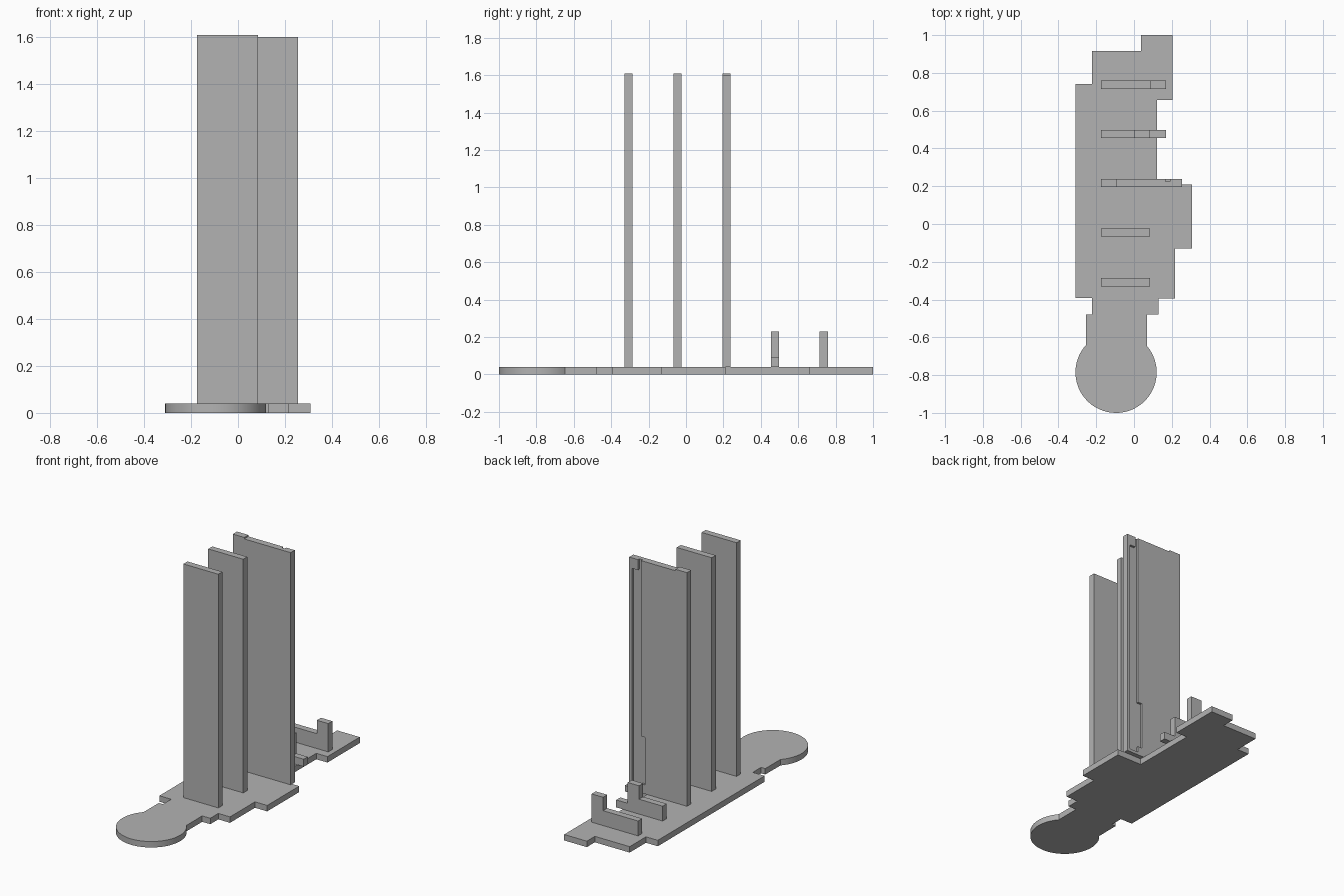
import bpy
import bmesh
from math import atan2, cos, sin, tau, radians

default_cube = bpy.data.objects.get("Cube")
if default_cube:
    bpy.data.objects.remove(default_cube, do_unlink=True)

# Single plain grey
grey = bpy.data.materials.new("plain_grey")
grey.use_nodes = True
grey.diffuse_color = (0.45, 0.45, 0.45, 1)
grey.node_tree.nodes["Principled BSDF"].inputs["Base Color"].default_value = grey.diffuse_color


def extrude(name, points, offset):
    """Fill an outline of 3D points and extrude it along offset."""
    bm = bmesh.new()
    face = bm.faces.new([bm.verts.new(p) for p in points])
    result = bmesh.ops.extrude_face_region(bm, geom=[face], use_keep_orig=True)
    moved = [v for v in result["geom"] if isinstance(v, bmesh.types.BMVert)]
    bmesh.ops.translate(bm, verts=moved, vec=offset)
    bmesh.ops.recalc_face_normals(bm, faces=bm.faces)
    mesh = bpy.data.meshes.new(name)
    bm.to_mesh(mesh)
    bm.free()
    mesh.materials.append(grey)
    obj = bpy.data.objects.new(name, mesh)
    bpy.context.collection.objects.link(obj)
    return obj


def upright(name, profile, y0, y1):
    """Upright plate from an x-z profile."""
    return extrude(name, [(x, y0, z) for x, z in profile], (0, y1 - y0, 0))


def activate(obj):
    bpy.ops.object.select_all(action="DESELECT")
    obj.select_set(True)
    bpy.context.view_layer.objects.active = obj


BASE, TOP, LEFT, RIGHT = 0.04, 1.61, -0.175, 0.085

# Stepped base plate with a round end
right_side = [(0.07, -0.48), (0.13, -0.48), (0.13, -0.395), (0.217, -0.395),
              (0.217, -0.13), (0.308, -0.13), (0.308, 0.21), (0.122, 0.21),
              (0.122, 0.657), (0.205, 0.657), (0.205, 1.0), (0.037, 1.0)]
left_side = [(0.037, 0.915), (-0.222, 0.915), (-0.222, 0.742), (-0.31, 0.742),
             (-0.31, -0.392), (-0.222, -0.392), (-0.222, -0.48), (-0.253, -0.48)]
cx, cy, radius = -0.095, -0.785, 0.215
start = atan2(0.144, -0.158)
end = atan2(0.138, 0.165) + tau
steps = 48
arc = []
for i in range(steps + 1):
    a = start + (end - start) * i / steps
    arc.append((cx + radius * cos(a), cy + radius * sin(a)))
outline = arc + right_side + left_side
base = extrude("base_plate", [(x, y, 0) for x, y in outline], (0, 0, BASE))
activate(base)
bpy.ops.object.shade_smooth_by_angle(angle=radians(25))

# Two plain tall slabs
for name, y in (("front_slab", -0.33), ("middle_slab", -0.066)):
    upright(name, [(LEFT, BASE), (RIGHT, BASE), (RIGHT, TOP), (LEFT, TOP)], y, y + 0.043)

# Wide tall slab with a raised corner
wide = upright("wide_slab", [(LEFT, BASE), (0.255, BASE), (0.255, 1.6), (-0.09, 1.6),
                             (-0.09, TOP), (LEFT, TOP)], 0.195, 0.239)

# Channel cut into its back, wider near the foot, narrow at the top
channel = upright("channel_cutter", [(0.235, 0.06), (0.235, 1.53), (0.19, 1.53),
                                     (0.19, 1.7), (0.167, 1.7), (0.167, 0.42),
                                     (0.137, 0.42), (0.137, 0.1), (0.167, 0.1),
                                     (0.167, 0.06)], 0.224, 0.26)
channel.hide_render = True
cut = wide.modifiers.new("channel", "BOOLEAN")
cut.operation = "DIFFERENCE"
cut.solver = "EXACT"
cut.object = channel
activate(wide)
bpy.ops.object.modifier_apply(modifier=cut.name)
bpy.data.objects.remove(channel, do_unlink=True)

# Low stepped brackets at the back
upright("inner_bracket", [(LEFT, BASE), (0.17, BASE), (0.17, 0.09), (RIGHT, 0.09),
                          (RIGHT, 0.23), (0, 0.23), (0, 0.14), (LEFT, 0.14)], 0.455, 0.498)
upright("rear_bracket", [(LEFT, BASE), (0.17, BASE), (0.17, 0.23), (RIGHT, 0.23),
                         (RIGHT, 0.14), (LEFT, 0.14)], 0.715, 0.759)
